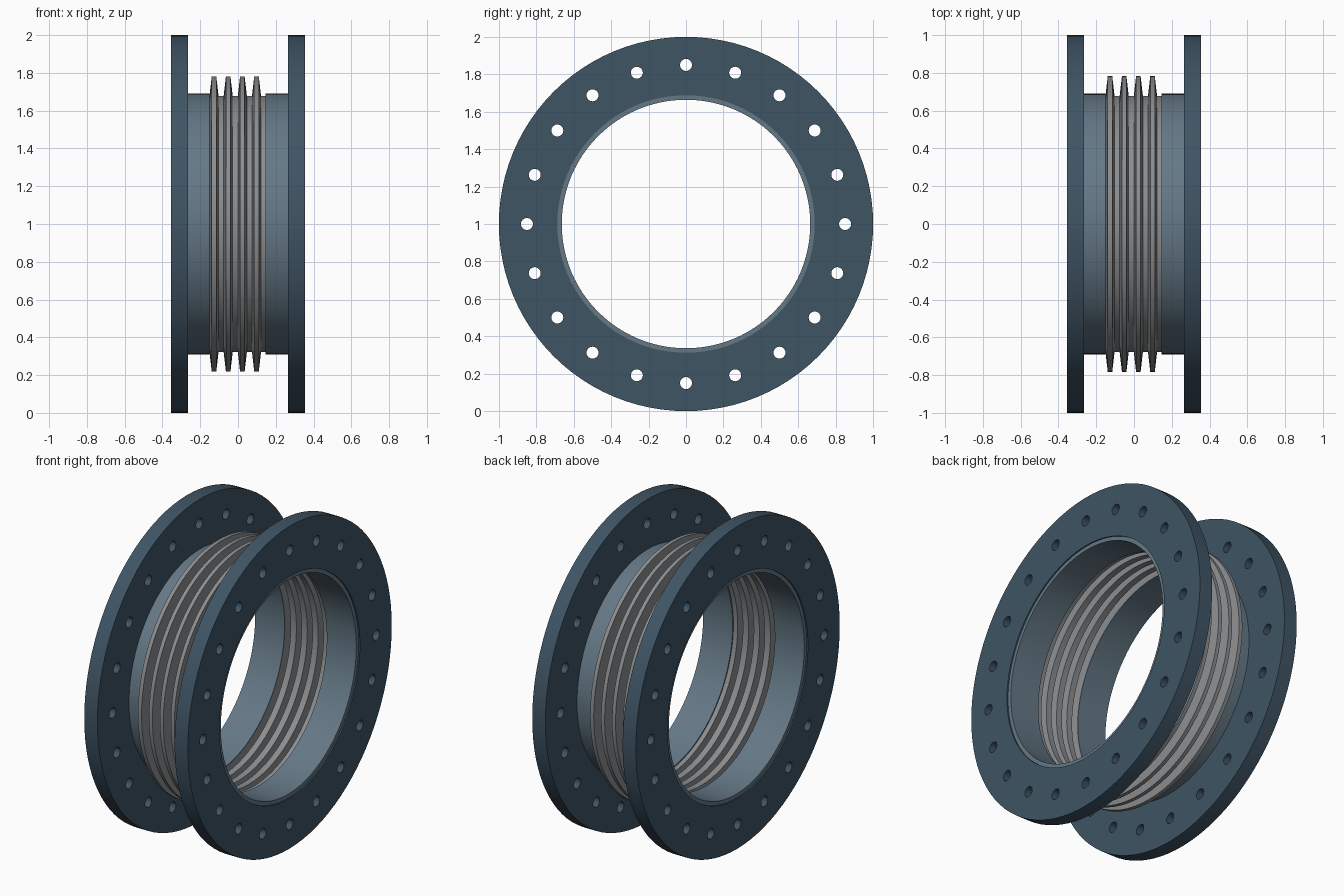
import bpy, bmesh, math
from mathutils import Matrix, Vector

if "Cube" in bpy.data.objects:
    bpy.data.objects.remove(bpy.data.objects["Cube"])

SEGS = 96


def material(name, rgb):
    m = bpy.data.materials.new(name)
    m.diffuse_color = (*rgb, 1)
    m.use_nodes = True
    m.node_tree.nodes["Principled BSDF"].inputs["Base Color"].default_value = m.diffuse_color
    return m


def add_object(name, bm, mat=None):
    bmesh.ops.recalc_face_normals(bm, faces=bm.faces)
    me = bpy.data.meshes.new(name)
    bm.to_mesh(me)
    bm.free()
    ob = bpy.data.objects.new(name, me)
    bpy.context.collection.objects.link(ob)
    ob.location.z = 1
    if mat:
        me.materials.append(mat)
    return ob


def activate(ob):
    bpy.ops.object.select_all(action='DESELECT')
    ob.select_set(True)
    bpy.context.view_layer.objects.active = ob


def smooth(ob):
    activate(ob)
    bpy.ops.object.shade_smooth_by_angle(angle=math.radians(25))


def revolve(name, profile, mat):
    """Turn a closed (x, radius) profile around the x axis."""
    bm = bmesh.new()
    rings = []
    for i in range(SEGS):
        a = 2 * math.pi * i / SEGS
        rings.append([bm.verts.new((x, r * math.sin(a), r * math.cos(a))) for x, r in profile])
    n = len(profile)
    for i in range(SEGS):
        p, q = rings[i], rings[(i + 1) % SEGS]
        for j in range(n):
            k = (j + 1) % n
            bm.faces.new((p[j], p[k], q[k], q[j]))
    return add_object(name, bm, mat)


def ring(name, x0, x1, r0, r1, mat):
    return revolve(name, [(x0, r0), (x1, r0), (x1, r1), (x0, r1)], mat)


flange_mat = material("flange_paint", (0.05, 0.09, 0.13))
pipe_mat = material("pipe_steel", (0.13, 0.19, 0.24))
bellows_mat = material("bellows_steel", (0.26, 0.27, 0.28))

# Bolt hole cutter: 20 pins through both flanges
bm = bmesh.new()
for i in range(20):
    a = math.radians(18 * i)
    pos = Vector((0, 0.85 * math.sin(a), 0.85 * math.cos(a)))
    bmesh.ops.create_cone(bm, cap_ends=True, segments=24, radius1=0.032, radius2=0.032, depth=1,
                          matrix=Matrix.Translation(pos) @ Matrix.Rotation(math.pi / 2, 4, 'Y'))
cutter = add_object("bolt_hole_cutter", bm)
cutter.hide_render = True

# Flanges and pipe stubs on both sides
for side, s in (("left", -1), ("right", 1)):
    flange = ring(side + "_flange", s * 0.265, s * 0.355, 0.688, 1.0, flange_mat)
    mod = flange.modifiers.new("bolt_holes", 'BOOLEAN')
    mod.operation = 'DIFFERENCE'
    mod.solver = 'EXACT'
    mod.object = cutter
    activate(flange)
    bpy.ops.object.modifier_apply(modifier=mod.name)
    smooth(flange)
    smooth(ring(side + "_pipe", s * 0.145, s * 0.347, 0.664, 0.69, pipe_mat))

bpy.data.objects.remove(cutter)

# Bellows: four thin-walled convolutions
wall, valley, crest = 0.006, 0.678, 0.782
outer, inner = [], []
for i in range(4):
    x = -0.151 + 0.075 * i
    outer += [(x, valley), (x + 0.012, crest), (x + 0.036, crest), (x + 0.048, valley)]
    inner += [(x + wall, valley - wall), (x + 0.012 + wall, crest - wall),
              (x + 0.036 - wall, crest - wall), (x + 0.048 - wall, valley - wall)]
outer.append((0.149, valley))
inner.append((0.149, valley - wall))
smooth(revolve("bellows", outer + inner[::-1], bellows_mat))
